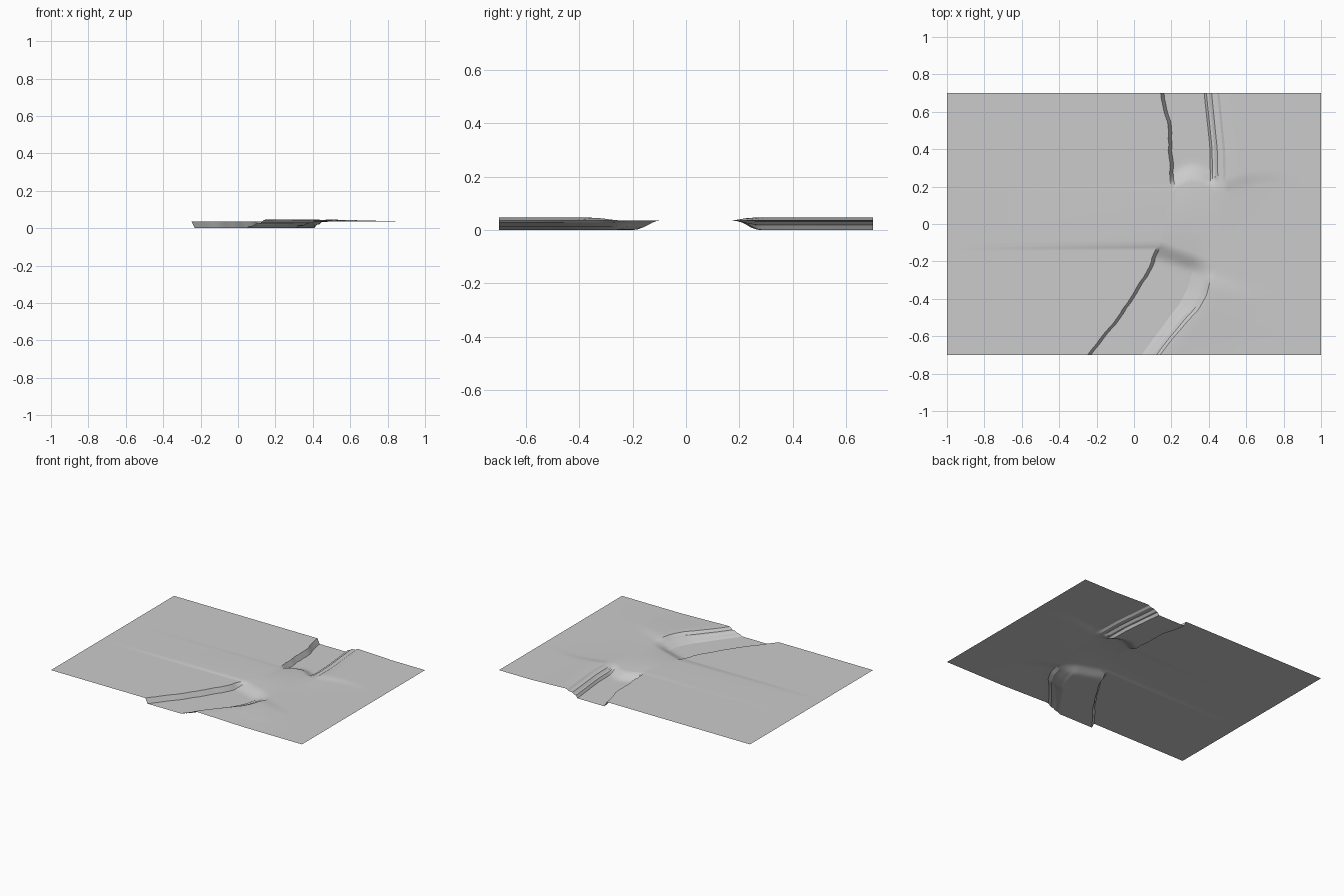
import bpy, bmesh, math, random

random.seed(4)
if "Cube" in bpy.data.objects:
    bpy.data.objects.remove(bpy.data.objects["Cube"])

GROUND, MOUND, EDGE = 0.036, 0.046, 0.7


def lerp(a, b, t):
    return a + (b - a) * t


def path(points, y):
    """Read a bank line, given as (y, x) points, at y."""
    for (y0, x0), (y1, x1) in zip(points, points[1:]):
        if y <= y1:
            return lerp(x0, x1, max(0, (y - y0) / (y1 - y0)))
    return points[-1][1]


def ease(t):
    t = max(0, min(1, t))
    return t * t * (3 - 2 * t)


def section(y, left, foot, bank, mound_end, depth, rise, bend):
    """One row across the sheet: plain, steep bank, floor, stepped bank, low mound."""
    a, b, m = path(left, y), path(foot, y), path(mound_end, y)
    a += random.uniform(-0.004, 0.004)
    row = [(-1, 0, 0), (a - 0.006, 0, 0)]
    row += [(lerp(a + 0.012, b, i / 6), 1, 0) for i in range(7)]
    row += [(b + dx, drop, lift) for dx, drop, lift in bank]
    start = row[-1][0]
    row += [(lerp(start, m, i / 5), 0, 1 - i / 5) for i in range(1, 6)]
    row.append((1, 0, 0))
    fade = ease((EDGE - abs(y)) / 0.4)
    verts = []
    for x, drop, lift in row:
        z = GROUND * (1 - drop * depth) + (MOUND - GROUND) * lift * rise
        verts.append((x, y + bend(x) * fade, z))
    return verts


# Front channel, curving away to the left, with a slanted end wall
front_left = [(-0.7, -0.24), (-0.52, -0.1), (-0.38, 0.0), (-0.23, 0.085), (-0.1, 0.135)]
front_foot = [(-0.7, 0.04), (-0.55, 0.15), (-0.4, 0.24), (-0.28, 0.29), (-0.15, 0.32)]
front_mound = [(-0.7, 0.53), (-0.35, 0.66), (-0.1, 0.7)]
front_bank = [(0.02, 0.7, 0), (0.04, 0.62, 0), (0.06, 0.3, 0), (0.08, 0.24, 0), (0.1, 0, 0.9), (0.12, 0, 1)]


def front_bend(x):
    return -0.36 * max(0, min(x, 0.68) - 0.13)


# Back channel, nearly straight, with a rounded end and a wavy mound
back_left = [(0.17, 0.205), (0.4, 0.19), (0.55, 0.185), (0.6, 0.165), (0.7, 0.15)]
back_foot = [(0.17, 0.41), (0.4, 0.405), (0.55, 0.39), (0.7, 0.375)]
back_mound = [(0.17, 0.92), (0.4, 0.82), (0.7, 0.74)]
back_bank = [(0.012, 0.5, 0), (0.025, 0.45, 0), (0.04, 0.1, 0), (0.07, 0.06, 0), (0.082, 0, 0.7), (0.097, 0, 1)]


def back_bend(x):
    if 0.2 < x < 0.43:
        return 0.06 * math.sin(math.pi * (x - 0.2) / 0.23)
    if 0.5 < x < 0.95:
        return 0.04 * math.sin(math.pi * (x - 0.5) / 0.45)
    return 0


rows = []
for i in range(19):
    y = lerp(-EDGE, -0.2, i / 18)
    rows.append(section(y, front_left, front_foot, front_bank, front_mound, 1,
                        ease((-0.14 - y) / 0.1), front_bend))
for i in range(1, 7):
    y = lerp(-0.2, -0.085, i / 6)
    rows.append(section(y, front_left, front_foot, front_bank, front_mound,
                        ease(1 - i / 6), ease((-0.14 - y) / 0.1), front_bend))
for i in range(7):
    y = lerp(0.165, 0.27, i / 6)
    rows.append(section(y, back_left, back_foot, back_bank, back_mound,
                        ease(i / 6), ease((y - 0.165) / 0.08), back_bend))
for i in range(1, 15):
    y = lerp(0.27, EDGE, i / 14)
    rows.append(section(y, back_left, back_foot, back_bank, back_mound, 1, 1, back_bend))

# Loft the rows into one open sheet
bm = bmesh.new()
grid = [[bm.verts.new(co) for co in row] for row in rows]
for r0, r1 in zip(grid, grid[1:]):
    for j in range(len(r0) - 1):
        bm.faces.new((r0[j], r0[j + 1], r1[j + 1], r1[j]))
mesh = bpy.data.meshes.new("terrain_sheet")
bm.to_mesh(mesh)
bm.free()
terrain = bpy.data.objects.new("terrain_sheet", mesh)
bpy.context.collection.objects.link(terrain)

# Plain light grey ground
grey = bpy.data.materials.new("light_grey")
grey.use_nodes = True
grey.diffuse_color = (0.6, 0.6, 0.6, 1)
grey.node_tree.nodes["Principled BSDF"].inputs["Base Color"].default_value = (0.6, 0.6, 0.6, 1)
mesh.materials.append(grey)

bpy.context.view_layer.objects.active = terrain
terrain.select_set(True)
bpy.ops.object.shade_smooth_by_angle(angle=math.radians(25))
